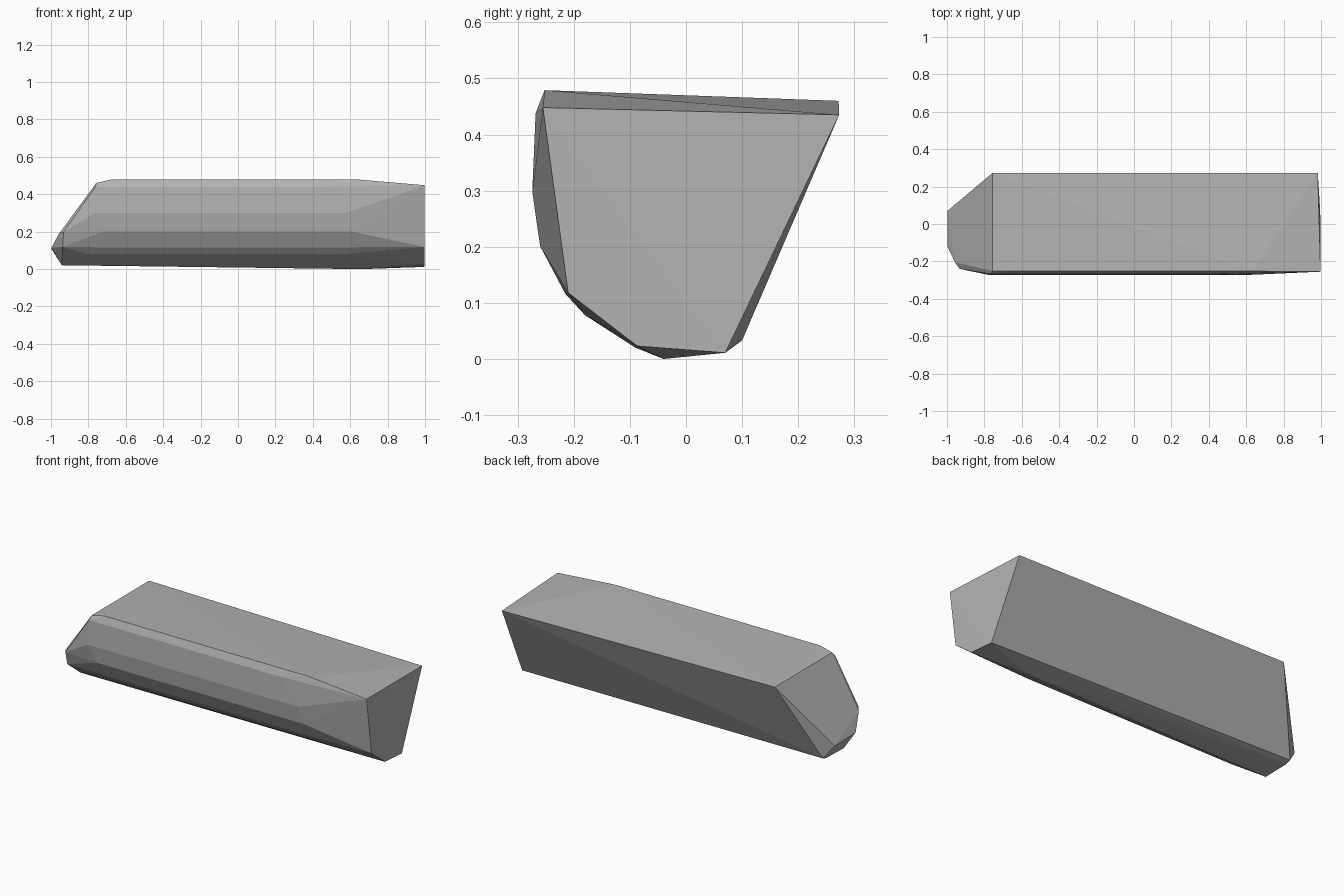
import bpy, bmesh

# right end cap outline, chamfered slightly toward the back
right_end = [(0.995, -0.255, 0.45), (0.98, 0.273, 0.437), (0.993, 0.07, 0.013),
             (0.995, -0.087, 0.025), (0.995, -0.21, 0.12)]

# rounded front side: y, z, left x, right x for each long ridge
ridges = [(-0.252, 0.481, -0.68, 0.63), (-0.268, 0.44, -0.765, 0.45),
          (-0.274, 0.30, -0.77, 0.57), (-0.26, 0.203, -0.72, 0.60),
          (-0.215, 0.118, -0.76, 0.60), (-0.18, 0.08, -0.80, 0.55),
          (-0.04, 0.002, 0.60, 0.68)]

# sloping left nose and back edges
left_end = [(-0.76, 0.272, 0.462), (-0.76, -0.25, 0.462), (-0.765, -0.268, 0.44),
            (-0.96, -0.205, 0.19), (-0.935, -0.24, 0.20), (-0.94, -0.215, 0.12),
            (-1.0, -0.12, 0.115), (-1.0, 0.07, 0.11),
            (-0.945, 0.10, 0.035), (-0.945, 0.07, 0.025), (-0.945, -0.09, 0.022)]

points = list(right_end + left_end)
for y, z, x0, x1 in ridges:
    points += [(x0, y, z), (x1, y, z)]

# solid block as the hull of its corner points
bm = bmesh.new()
for x, y, z in points:
    bm.verts.new((x + 0.0025, y, z - 0.002))
hull = bmesh.ops.convex_hull(bm, input=bm.verts)
loose = [v for v in bm.verts if not v.link_faces]
bmesh.ops.delete(bm, geom=loose, context='VERTS')
bmesh.ops.recalc_face_normals(bm, faces=bm.faces)

mesh = bpy.data.meshes.new("stone_block")
bm.to_mesh(mesh)
bm.free()
block = bpy.data.objects.new("stone_block", mesh)
bpy.context.collection.objects.link(block)

# plain grey
grey = bpy.data.materials.new("stone grey")
grey.diffuse_color = (0.45, 0.45, 0.45, 1)
mesh.materials.append(grey)
